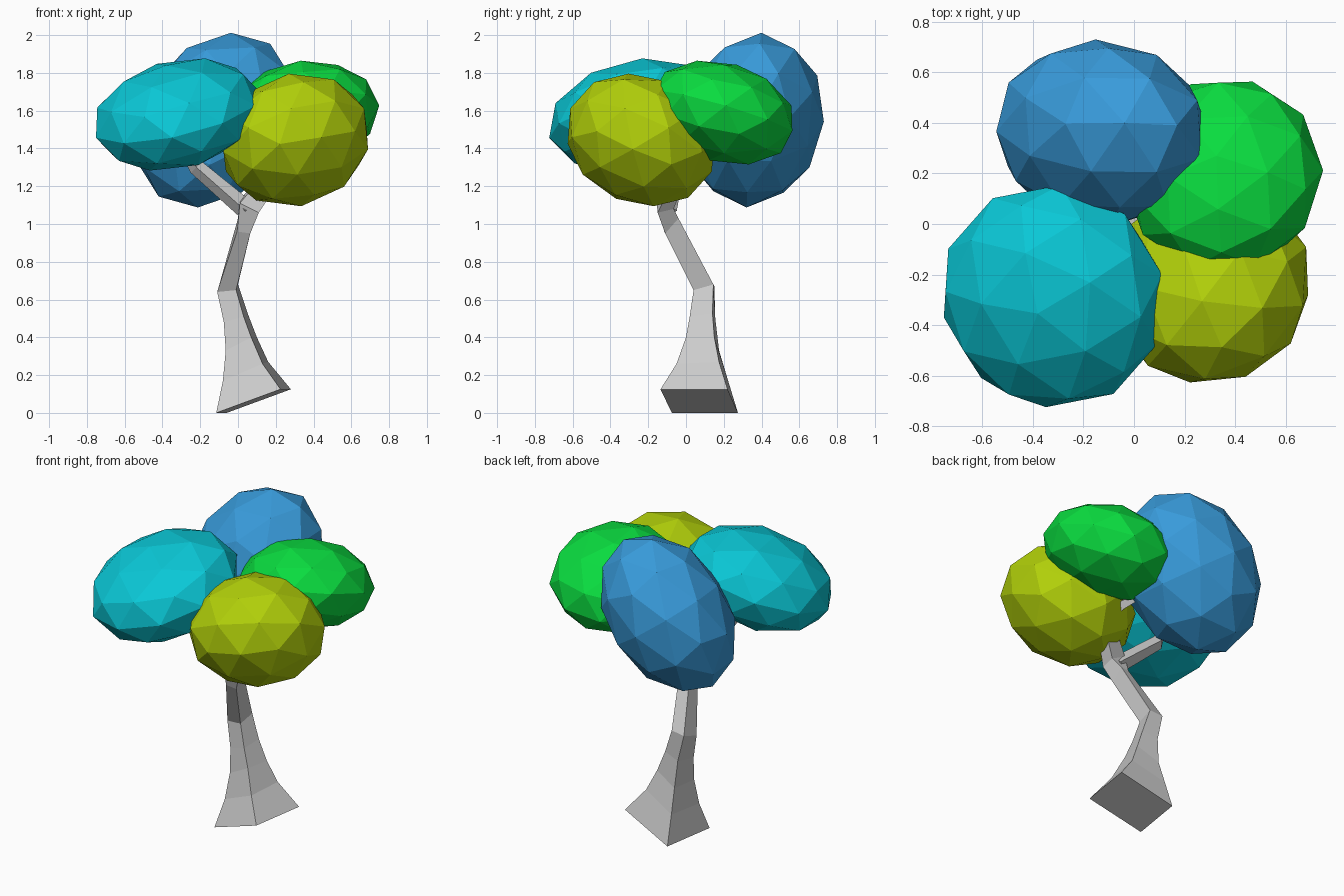
import bpy, bmesh
from mathutils import Vector, Euler

if "Cube" in bpy.data.objects:
    bpy.data.objects.remove(bpy.data.objects["Cube"])


def make_object(name, bm):
    bmesh.ops.recalc_face_normals(bm, faces=bm.faces)
    mesh = bpy.data.meshes.new(name)
    bm.to_mesh(mesh)
    bm.free()
    obj = bpy.data.objects.new(name, mesh)
    bpy.context.collection.objects.link(obj)
    return obj


def loft(name, rings):
    """Skin a list of four-cornered rings and cap both ends."""
    bm = bmesh.new()
    loops = [[bm.verts.new(p) for p in ring] for ring in rings]
    for a, b in zip(loops, loops[1:]):
        for i in range(4):
            j = (i + 1) % 4
            bm.faces.new((a[i], a[j], b[j], b[i]))
    bm.faces.new(loops[0])
    bm.faces.new(loops[-1])
    return make_object(name, bm)


def branch(name, path, radii):
    """Square tapered tube along a path."""
    pts = [Vector(p) for p in path]
    rings = []
    for i, (p, r) in enumerate(zip(pts, radii)):
        d = pts[min(i + 1, len(pts) - 1)] - pts[max(i - 1, 0)]
        q = d.to_track_quat('Z', 'Y')
        rings.append([p + q @ Vector(c) * r
                      for c in ((1, 0, 0), (0, 1, 0), (-1, 0, 0), (0, -1, 0))])
    return loft(name, rings)


def crown(name, centre, radii, rotation, color):
    """Faceted ellipsoid of foliage."""
    bm = bmesh.new()
    bmesh.ops.create_icosphere(bm, subdivisions=2, radius=1.02)
    obj = make_object(name, bm)
    obj.location, obj.scale = centre, radii
    obj.rotation_euler = rotation
    mat = bpy.data.materials.new(name + "_color")
    mat.diffuse_color = (*color, 1)
    mat.use_nodes = True
    mat.node_tree.nodes["Principled BSDF"].inputs["Base Color"].default_value = mat.diffuse_color
    obj.data.materials.append(mat)


def facing(n):
    return Vector(n).to_track_quat('Z', 'Y').to_euler()


# Trunk: flared, tilted foot that bends up, then leans right past the fork
loft("trunk", [
    [(-.115, -.075, 0), (-.06, .275, 0), (.28, .22, .125), (.225, -.135, .125)],
    [(-.08, -.02, .17), (-.05, .22, .18), (.16, .175, .27), (.13, -.05, .26)],
    [(-.065, .01, .33), (-.04, .175, .33), (.10, .15, .40), (.07, 0, .40)],
    [(-.075, .03, .48), (-.05, .155, .50), (.05, .14, .53), (.03, .02, .51)],
    [(-.11, .05, .64), (-.09, .15, .67), (0, .145, .68), (-.01, .04, .65)],
    [(-.005, -.115, .96), (0, -.05, 1.03), (.065, -.04, 1.03), (.065, -.11, .95)],
    [(.01, -.155, 1.11), (.01, -.07, 1.13), (.11, -.065, 1.08), (.11, -.15, 1.06)],
    [(.16, -.06, 1.29), (.16, 0, 1.3), (.23, 0, 1.25), (.23, -.06, 1.24)],
])

# Branches into the foliage
branch("left_branch", [(.05, -.1, 1.07), (-.22, -.05, 1.3), (-.3, -.1, 1.42)],
       [.052, .042, .03])
branch("right_twig", [(.2, -.03, 1.26), (.33, 0, 1.33), (.4, .08, 1.48)],
       [.04, .035, .025])
branch("back_twig", [(.2, -.02, 1.26), (.18, .09, 1.34), (.08, .22, 1.42)],
       [.04, .035, .025])

# Foliage
crown("back_crown", (-.125, .36, 1.55), (.391, .348, .492),
      Euler((-.06, .63, -.64), 'ZXY').to_matrix().to_euler(), (.04, .33, .71))
crown("left_crown", (-.32, -.285, 1.58), (.448, .448, .27),
      facing((-.22, -.25, .94)), (.003, .58, .68))
crown("right_crown", (.352, .195, 1.59), (.39, .39, .26),
      facing((-.1, .28, .95)), (.003, .72, .05))
crown("front_crown", (.302, -.238, 1.445), (.403, .403, .33),
      facing((-.3, .4, .86)), (.45, .64, .003))
